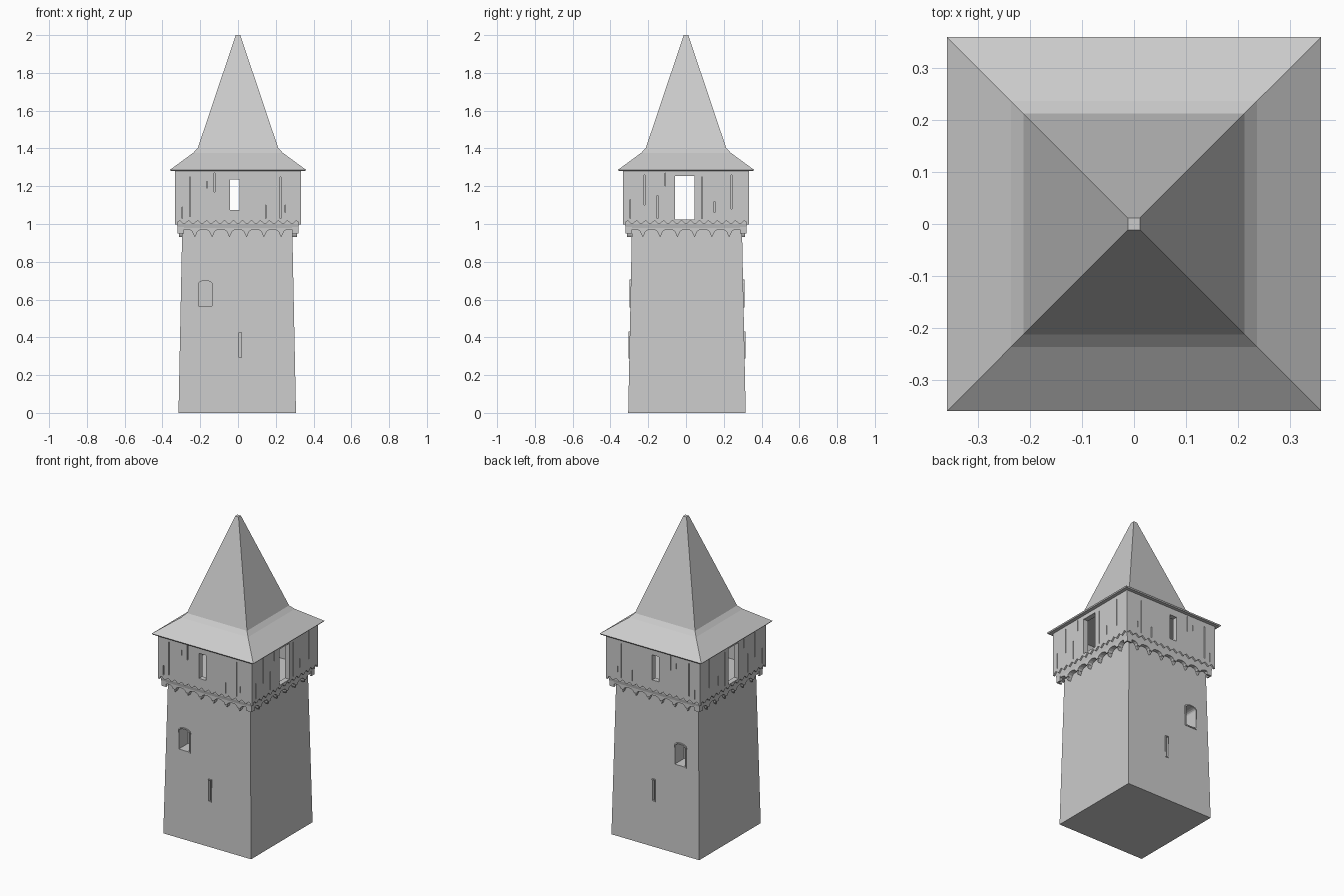
import bpy, bmesh, math
from mathutils import Matrix

if "Cube" in bpy.data.objects:
    bpy.data.objects.remove(bpy.data.objects["Cube"])

stone = bpy.data.materials.new("plain_grey")
stone.diffuse_color = (0.6, 0.6, 0.6, 1)
stone.use_nodes = True
stone.node_tree.nodes["Principled BSDF"].inputs["Base Color"].default_value = stone.diffuse_color


def finish(name, bm):
    bmesh.ops.recalc_face_normals(bm, faces=bm.faces)
    me = bpy.data.meshes.new(name)
    bm.to_mesh(me)
    bm.free()
    me.materials.append(stone)
    ob = bpy.data.objects.new(name, me)
    bpy.context.collection.objects.link(ob)
    return ob


def square_loft(name, profile, cx=0, cy=0):
    """Stack of squares given as (half width, height)."""
    bm = bmesh.new()
    rings = [[bm.verts.new((cx + sx * h, cy + sy * h, z))
              for sx, sy in ((-1, -1), (1, -1), (1, 1), (-1, 1))] for h, z in profile]
    for a, b in zip(rings, rings[1:]):
        for i in range(4):
            j = (i + 1) % 4
            bm.faces.new((a[i], a[j], b[j], b[i]))
    bm.faces.new(rings[0])
    bm.faces.new(rings[-1])
    return finish(name, bm)


def prisms(name, outlines, near, far, side=0, mirror=1):
    """Extrude (x, z) outlines outward between two distances, on one of 4 sides."""
    bm = bmesh.new()
    for pts in outlines:
        a = [bm.verts.new((mirror * x, -near, z)) for x, z in pts]
        b = [bm.verts.new((mirror * x, -far, z)) for x, z in pts]
        bm.faces.new(a)
        bm.faces.new(b)
        for i in range(len(a)):
            j = (i + 1) % len(a)
            bm.faces.new((a[i], a[j], b[j], b[i]))
    bm.transform(Matrix.Rotation(side * math.pi / 2, 4, 'Z'))
    return finish(name, bm)


def rect(x0, x1, z0, z1):
    return [(x0, z0), (x1, z0), (x1, z1), (x0, z1)]


def arch(x0, x1, z0, z1, rise):
    c, r = (x0 + x1) / 2, (x1 - x0) / 2
    top = [(c + r * math.cos(math.pi * i / 8), z1 - rise + rise * math.sin(math.pi * i / 8))
           for i in range(9)]
    return [(x0, z0), (x1, z0)] + top


def cut(ob, cutter):
    m = ob.modifiers.new("cut", 'BOOLEAN')
    m.operation, m.solver, m.object = 'DIFFERENCE', 'EXACT', cutter
    dg = bpy.context.evaluated_depsgraph_get()
    me = bpy.data.meshes.new_from_object(ob.evaluated_get(dg))
    ob.modifiers.clear()
    ob.data = me


def drop(ob):
    bpy.data.objects.remove(ob, do_unlink=True)


# Tapered tower shaft
shaft = square_loft("tower_shaft", [(0.311, 0), (0.291, 0.99)], -0.004, 0.005)

# Arched window and arrow slit, front and back, with thin surrounds
for side, mirror, dy in ((0, 1, -0.005), (2, -1, 0.005)):
    for name, outer, inner, wall in (
            ("arched_window", arch(-0.217, -0.13, 0.558, 0.707, 0.02),
             arch(-0.21, -0.137, 0.565, 0.70, 0.018), 0.3),
            ("arrow_slit", rect(0.0, 0.023, 0.287, 0.43),
             rect(0.005, 0.018, 0.292, 0.425), 0.305)):
        wall += dy
        frame = prisms(name + "_surround", [outer], wall - 0.02, wall + 0.004, side, mirror)
        hole = prisms("cutter", [inner], wall - 0.09, wall + 0.05, side, mirror)
        cut(shaft, hole)
        cut(frame, hole)
        drop(hole)

# Hollow upper storey with openings through all four walls
storey = square_loft("upper_storey_wall", [(0.318, 0.975), (0.323, 1.0), (0.323, 1.285)])
front_hole = rect(-0.043, 0.007, 1.075, 1.235)
side_hole = rect(-0.058, 0.045, 1.025, 1.255)
for cutter in (square_loft("cutter", [(0.3, 1.0), (0.3, 1.3)]),
               prisms("cutter", [front_hole], -0.4, 0.4),
               prisms("cutter", [side_hole], -0.4, 0.4, 1)):
    cut(storey, cutter)
    drop(cutter)

# Cracks between the planks: (position, bottom, top)
front_cracks = [(-0.295, 1.03, 1.09), (-0.255, 1.04, 1.25), (-0.165, 1.19, 1.225),
                (-0.125, 1.17, 1.27), (0.147, 1.03, 1.1), (0.225, 1.03, 1.25),
                (0.25, 1.06, 1.1)]
side_cracks = [(-0.295, 1.03, 1.13), (-0.22, 1.1, 1.26), (-0.15, 1.03, 1.15),
               (-0.11, 1.2, 1.27), (0.085, 1.03, 1.25), (0.15, 1.06, 1.12),
               (0.24, 1.08, 1.26)]

TEETH, ARCHES = 14, 7
for side in range(4):
    mirror = 1 if side < 2 else -1
    # Plank cladding with a zigzag lower edge
    step = 0.666 / TEETH
    zigzag = [(-0.333 + i * step / 2, 1.018 if i % 2 else 0.998) for i in range(2 * TEETH + 1)]
    clad = prisms("plank_cladding", [zigzag + [(0.333, 1.284), (-0.333, 1.284)]],
                  0.321, 0.333, side, mirror)
    hole = side_hole if side % 2 else front_hole
    cracks = side_cracks if side % 2 else front_cracks
    cutter = prisms("cutter", [hole] + [rect(x - 0.0025, x + 0.0025, a, b) for x, a, b in cracks],
                    0.3, 0.36, side, mirror)
    cut(clad, cutter)
    drop(cutter)

    # Round-arched frieze under the storey
    w = 0.64 / ARCHES
    scallops = [(-0.32, 0.99)]
    for i in range(ARCHES):
        c = -0.32 + (i + 0.5) * w
        scallops.append((c - w / 2, 0.95))
        scallops += [(c - 0.036 * math.cos(math.pi * k / 6), 0.95 + 0.022 * math.sin(math.pi * k / 6))
                     for k in range(7)]
    scallops += [(0.32, 0.95), (0.32, 0.99)]
    prisms("arched_frieze", [scallops], 0.285, 0.319, side)

    # Small pointed corbels between the arches
    pegs = []
    for i in range(1, ARCHES):
        x = -0.32 + i * w
        pegs.append([(x - 0.009, 0.97), (x - 0.008, 0.945), (x, 0.93), (x + 0.008, 0.945), (x + 0.009, 0.97)])
    prisms("corbels", pegs, 0.28, 0.312, side)

# Flared spire roof
square_loft("spire_roof", [(0.355, 1.28), (0.36, 1.287), (0.237, 1.377), (0.213, 1.402), (0.012, 2.0)])
